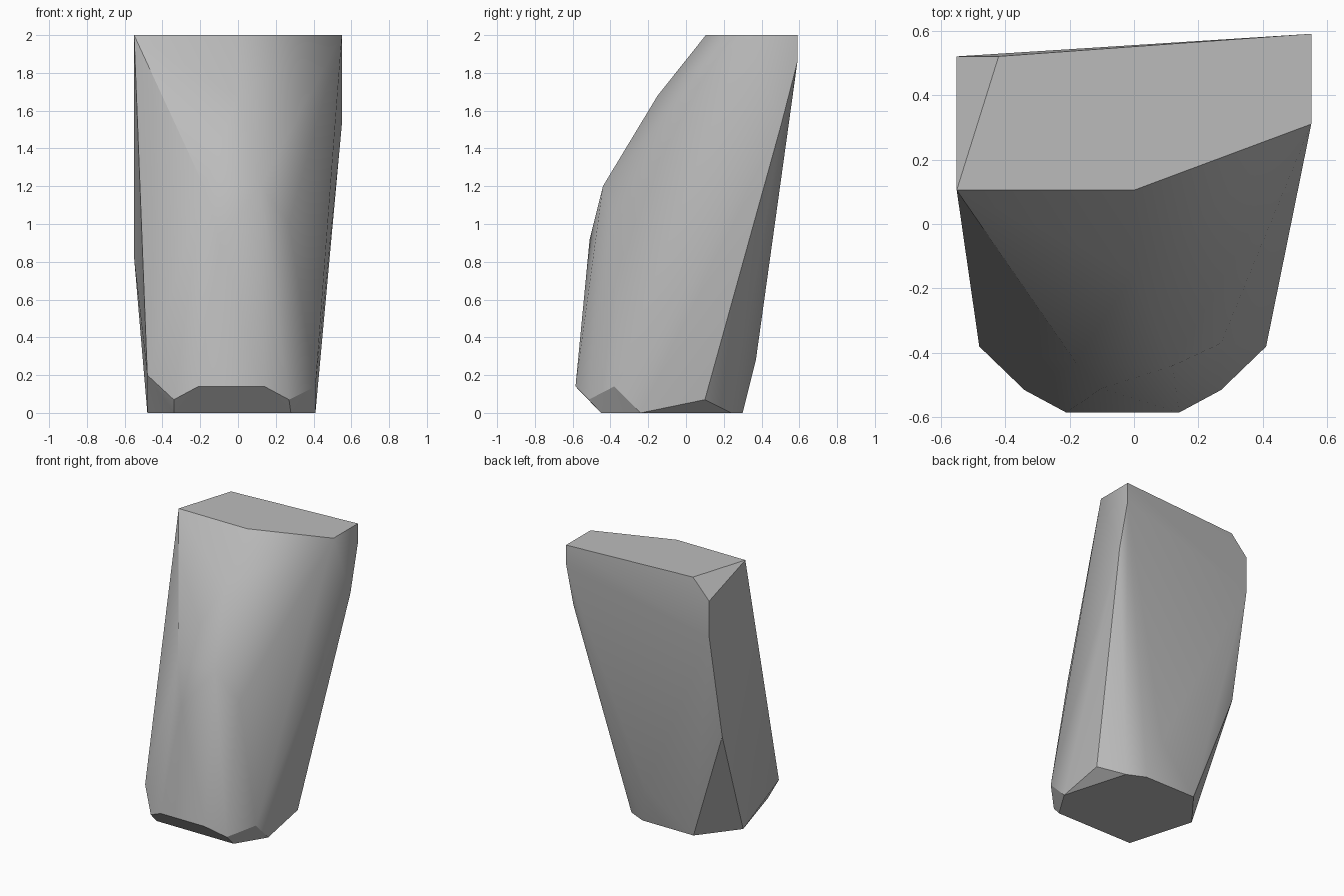
import bpy, bmesh, math

cube = bpy.data.objects.get("Cube")
if cube:
    bpy.data.objects.remove(cube, do_unlink=True)

# Corner points of the chiselled boulder, grouped by region
top = [(-.55, .105, 2), (-.42, .52, 2), (.55, .59, 2), (.55, .31, 2), (0, .105, 2)]
back = [(-.55, .52, 1.86), (-.55, .52, 1.6), (-.55, .37, .82),
        (.55, .59, 1.86), (.55, .505, 1.53), (.07, .37, .28)]
front = [(0, -.15, 1.68), (-.18, -.43, 1.2), (.12, -.44, 1.2),
         (-.1, -.51, .92), (.27, -.37, 1)]
lower = [(-.48, -.38, .2), (-.34, -.515, .07), (-.21, -.585, .14),
         (.14, -.585, .14), (.27, -.515, .07), (.41, -.38, .14), (.41, .1, .07)]
base = [(-.34, -.45, 0), (.28, -.45, 0), (.41, -.24, 0), (.27, .24, 0),
        (.14, .3, 0), (-.27, .3, 0), (-.48, .03, 0)]

# Wrap the points in a convex hull
bm = bmesh.new()
for point in top + back + front + lower + base:
    bm.verts.new(point)
bmesh.ops.convex_hull(bm, input=bm.verts[:])
loose = [v for v in bm.verts if not v.link_faces]
bmesh.ops.delete(bm, geom=loose, context='VERTS')
bmesh.ops.dissolve_limit(bm, angle_limit=math.radians(1),
                         verts=bm.verts[:], edges=bm.edges[:])
bmesh.ops.recalc_face_normals(bm, faces=bm.faces[:])
mesh = bpy.data.meshes.new("boulder")
bm.to_mesh(mesh)
bm.free()
boulder = bpy.data.objects.new("boulder", mesh)
bpy.context.collection.objects.link(boulder)

# Plain grey stone
stone = bpy.data.materials.new("grey_stone")
stone.use_nodes = True
colour = (.5, .5, .5, 1)
stone.diffuse_color = colour
stone.node_tree.nodes["Principled BSDF"].inputs["Base Color"].default_value = colour
mesh.materials.append(stone)

# Soft facets with crisp edges
bpy.ops.object.select_all(action='DESELECT')
boulder.select_set(True)
bpy.context.view_layer.objects.active = boulder
bpy.ops.object.shade_smooth_by_angle(angle=math.radians(30))
